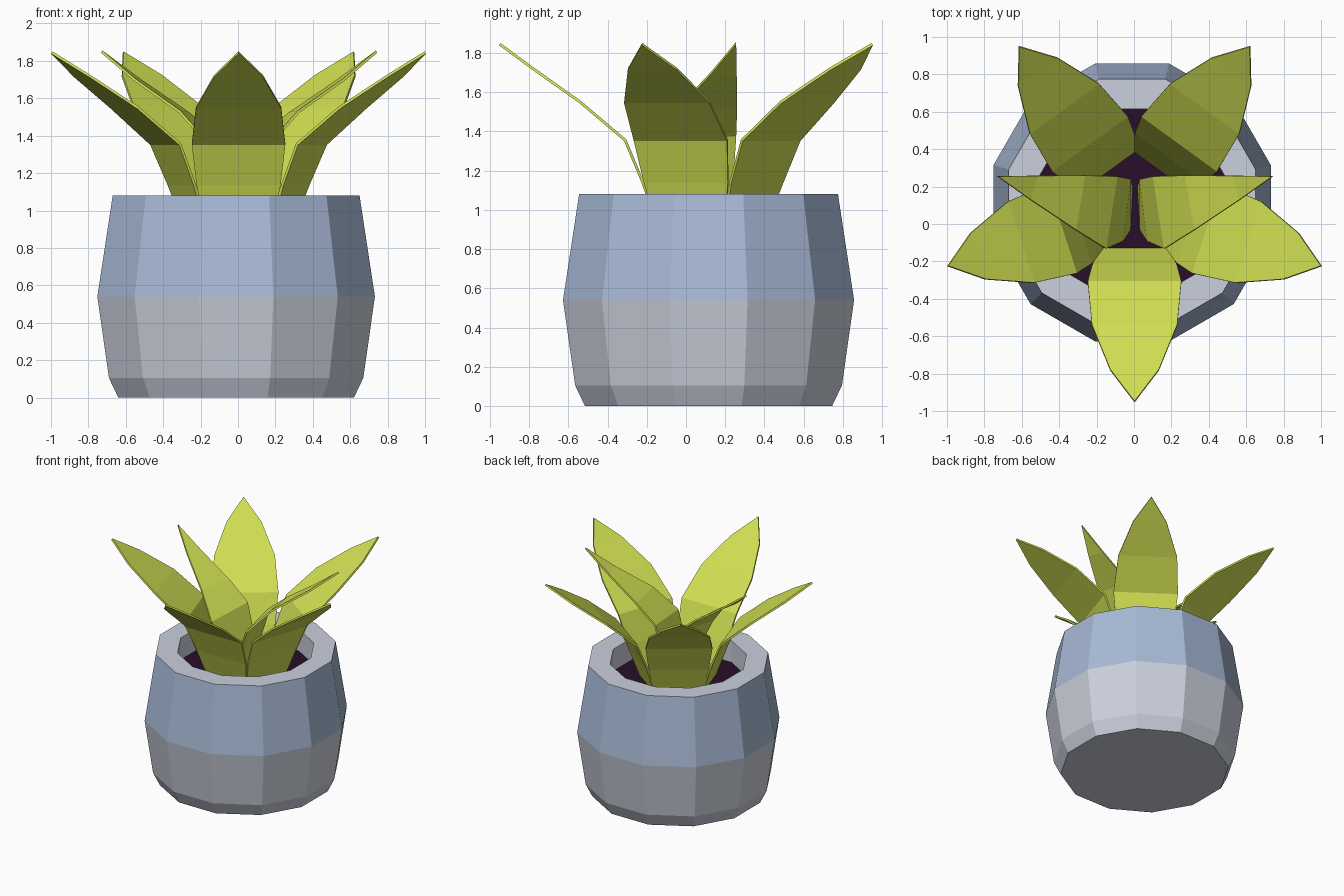
import bpy, bmesh, math
from mathutils import Vector

if "Cube" in bpy.data.objects:
    bpy.data.objects.remove(bpy.data.objects["Cube"])


def srgb(r, g, b):
    def lin(c):
        c /= 255
        return c / 12.92 if c < 0.04045 else ((c + 0.055) / 1.055) ** 2.4
    return (lin(r), lin(g), lin(b), 1)


def material(name, *rgb):
    m = bpy.data.materials.new(name)
    m.diffuse_color = srgb(*rgb)
    m.use_nodes = True
    m.node_tree.nodes["Principled BSDF"].inputs["Base Color"].default_value = m.diffuse_color
    return m


GREY = material("pale grey glaze", 203, 208, 220)
BLUE = material("blue glaze", 168, 186, 214)
SOIL = material("dark soil", 40, 15, 42)
GREEN = material("leaf green", 208, 222, 82)


def make_object(name, bm, mats):
    bmesh.ops.recalc_face_normals(bm, faces=bm.faces[:])
    me = bpy.data.meshes.new(name)
    bm.to_mesh(me)
    bm.free()
    for m in mats:
        me.materials.append(m)
    ob = bpy.data.objects.new(name, me)
    bpy.context.collection.objects.link(ob)
    return ob


POT = Vector((-0.01, 0.115, 0))
SIDES = 12
SOIL_Z = 0.9


def ring(bm, apothem, z):
    r = apothem / math.cos(math.pi / SIDES)
    angles = [(k + 0.5) * math.tau / SIDES for k in range(SIDES)]
    return [bm.verts.new(POT + Vector((r * math.cos(a), r * math.sin(a), z)))
            for a in angles]


# Pot: twelve-sided turned profile, blue on the upper outer band
bm = bmesh.new()
profile = [(0.63, 0), (0.68, 0.105), (0.742, 0.54), (0.66, 1.08),
           (0.50, 1.08), (0.50, SOIL_Z - 0.02)]
rings = [ring(bm, a, z) for a, z in profile]
for i, (lo, hi) in enumerate(zip(rings, rings[1:])):
    for k in range(SIDES):
        n = (k + 1) % SIDES
        f = bm.faces.new((lo[k], lo[n], hi[n], hi[k]))
        f.material_index = 1 if i == 2 else 0
bm.faces.new(rings[0])
bm.faces.new(rings[-1])
make_object("pot", bm, [GREY, BLUE])

# Soil disc
bm = bmesh.new()
bm.faces.new(ring(bm, 0.50, SOIL_Z))
soil = make_object("soil", bm, [SOIL])
if soil.data.polygons[0].normal.z < 0:
    soil.data.flip_normals()


def make_leaf(name, edge_pairs, tip):
    """Strip of quads between two edges, closed by a tip, given thickness."""
    bm = bmesh.new()
    rows = [[bm.verts.new(p) for p in pair] for pair in edge_pairs]
    for a, b in zip(rows, rows[1:]):
        bm.faces.new((a[0], a[1], b[1], b[0]))
    bm.faces.new((rows[-1][0], rows[-1][1], bm.verts.new(tip)))
    ob = make_object(name, bm, [GREEN])
    mod = ob.modifiers.new("thickness", 'SOLIDIFY')
    mod.thickness = 0.014
    mod.offset = 0


# Five outer leaves: (distance out, height, half width)
outer = [(0.23, 0.88, 0.175), (0.32, 1.14, 0.225), (0.41, 1.355, 0.25),
         (0.64, 1.55, 0.228), (0.88, 1.72, 0.13)]
for k in range(5):
    a = math.radians(-90 + 72 * k)
    out = Vector((math.cos(a), math.sin(a), 0))
    side = Vector((-out.y, out.x, 0))
    centre = Vector((0.003, 0.10, 0))
    up = Vector((0, 0, 1))
    pairs = [(centre + out * r + up * z + side * w,
              centre + out * r + up * z - side * w) for r, z, w in outer]
    make_leaf(f"outer_leaf_{k + 1}", pairs, centre + out * 1.05 + up * 1.845)

# Two inner leaves, mirrored: front edge and back edge points
inner = [((0.03, -0.03, 0.88), (0.02, 0.20, 0.88)),
         ((0.07, -0.09, 1.14), (0.03, 0.24, 1.14)),
         ((0.16, -0.13, 1.35), (0.10, 0.255, 1.38)),
         ((0.32, -0.03, 1.53), (0.27, 0.26, 1.52)),
         ((0.56, 0.13, 1.70), (0.52, 0.258, 1.69))]
for name, s in (("inner_leaf_right", 1), ("inner_leaf_left", -1)):
    def flip(p):
        return Vector((s * p[0] + 0.006, p[1], p[2]))
    make_leaf(name, [(flip(a), flip(b)) for a, b in inner],
              flip((0.735, 0.255, 1.85)))
